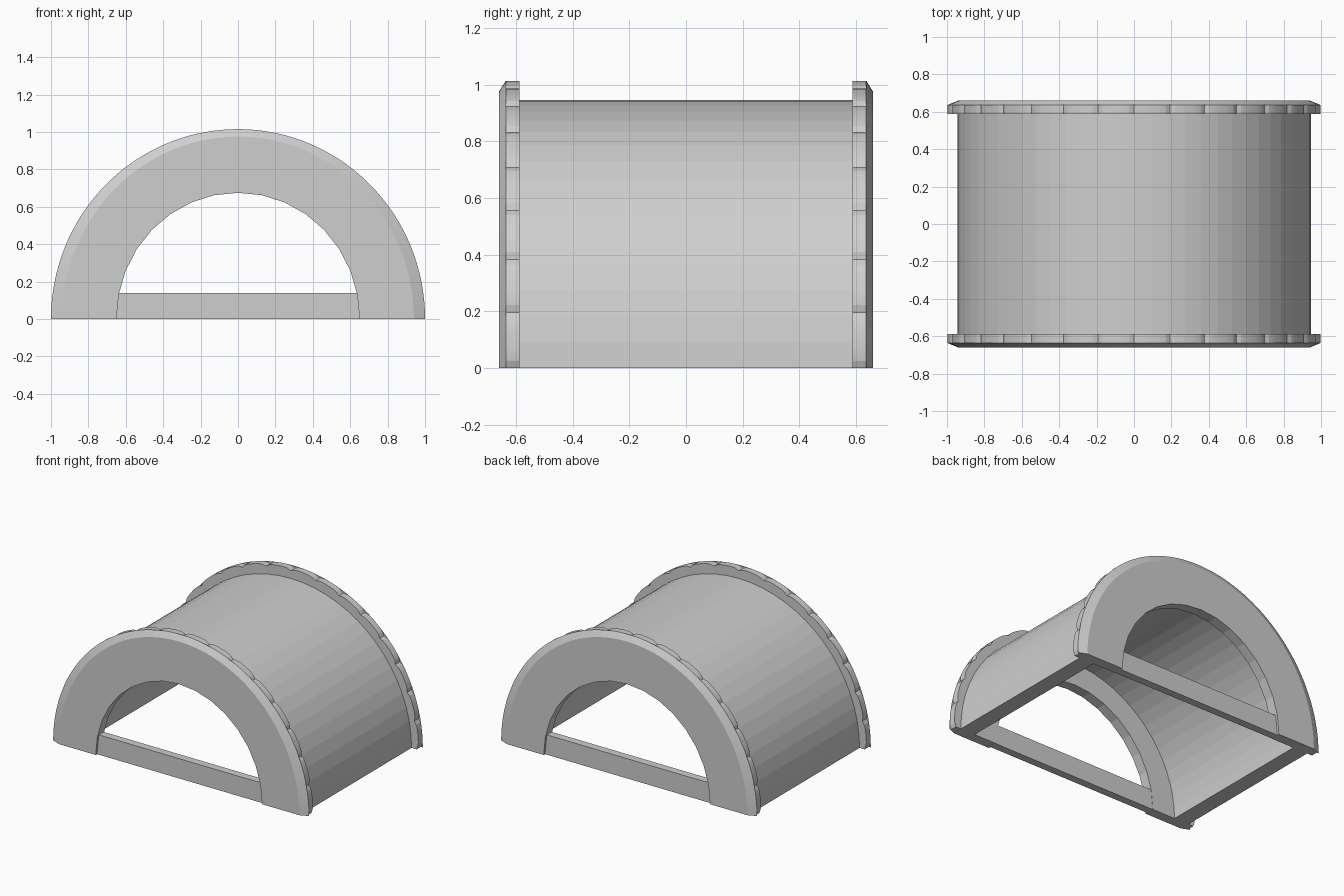
import bpy
import bmesh
from math import sin, cos, pi, radians

cube = bpy.data.objects.get("Cube")
if cube:
    bpy.data.objects.remove(cube, do_unlink=True)

grey = bpy.data.materials.new("plain_grey")
grey.use_nodes = True
colour = (0.62, 0.62, 0.62, 1)
grey.diffuse_color = colour
grey.node_tree.nodes["Principled BSDF"].inputs["Base Color"].default_value = colour

LOBE = pi / 16  # angle of one rim lobe and of one facet of the opening


def plain(a):
    return 1


def lobed(a):
    # convex lobes with a shallow dip at each joint
    t = (a % LOBE) / LOBE * 2 - 1
    return 1 - 0.015 * t ** 4


def faceted(a):
    # straight chords between the corners of the opening
    return cos(LOBE / 2) / cos((a + 1e-7) % LOBE - LOBE / 2)


def finish(name, bm):
    bmesh.ops.recalc_face_normals(bm, faces=bm.faces)
    mesh = bpy.data.meshes.new(name)
    bm.to_mesh(mesh)
    bm.free()
    mesh.materials.append(grey)
    obj = bpy.data.objects.new(name, mesh)
    bpy.context.collection.objects.link(obj)
    return obj


def arch(name, section, steps):
    """Sweep a closed section of (y, half width, height, shape) over a half turn."""
    bm = bmesh.new()
    rows = []
    for i in range(steps + 1):
        a = pi * i / steps
        rows.append([bm.verts.new((rx * f(a) * cos(a), y, max(0, rz * f(a) * sin(a))))
                     for y, rx, rz, f in section])
    n = len(section)
    for r, s in zip(rows, rows[1:]):
        for j in range(n):
            k = (j + 1) % n
            bm.faces.new((r[j], r[k], s[k], s[j]))
    bm.faces.new(rows[0])
    bm.faces.new(rows[-1])
    return finish(name, bm)


def box(name, x, y0, y1, height):
    bm = bmesh.new()
    bmesh.ops.create_cube(bm, size=1)
    for v in bm.verts:
        v.co = (v.co.x * 2 * x, y0 if v.co.y < 0 else y1, height if v.co.z > 0 else 0)
    return finish(name, bm)


# Curved shell
arch("tunnel_shell", [(-0.59, 0.945, 0.945, plain), (0.59, 0.945, 0.945, plain),
                      (0.59, 0.83, 0.83, plain), (-0.59, 0.83, 0.83, plain)], 32)

# End flanges and the bars across their openings
for side, s in (("front", -1), ("back", 1)):
    ring = arch(side + "_flange", [
        (s * 0.588, 0.65, 0.675, faceted),
        (s * 0.588, 1.0, 1.015, lobed),
        (s * 0.635, 1.0, 1.015, lobed),
        (s * 0.635, 1.0, 1.015, plain),
        (s * 0.66, 0.94, 0.975, plain),
        (s * 0.66, 0.65, 0.675, faceted)], 128)
    bpy.ops.object.select_all(action='DESELECT')
    ring.select_set(True)
    bpy.context.view_layer.objects.active = ring
    bpy.ops.object.shade_smooth_by_angle(angle=radians(9))
    box(side + "_cross_bar", 0.65, *sorted((s * 0.59, s * 0.645)), 0.14)
